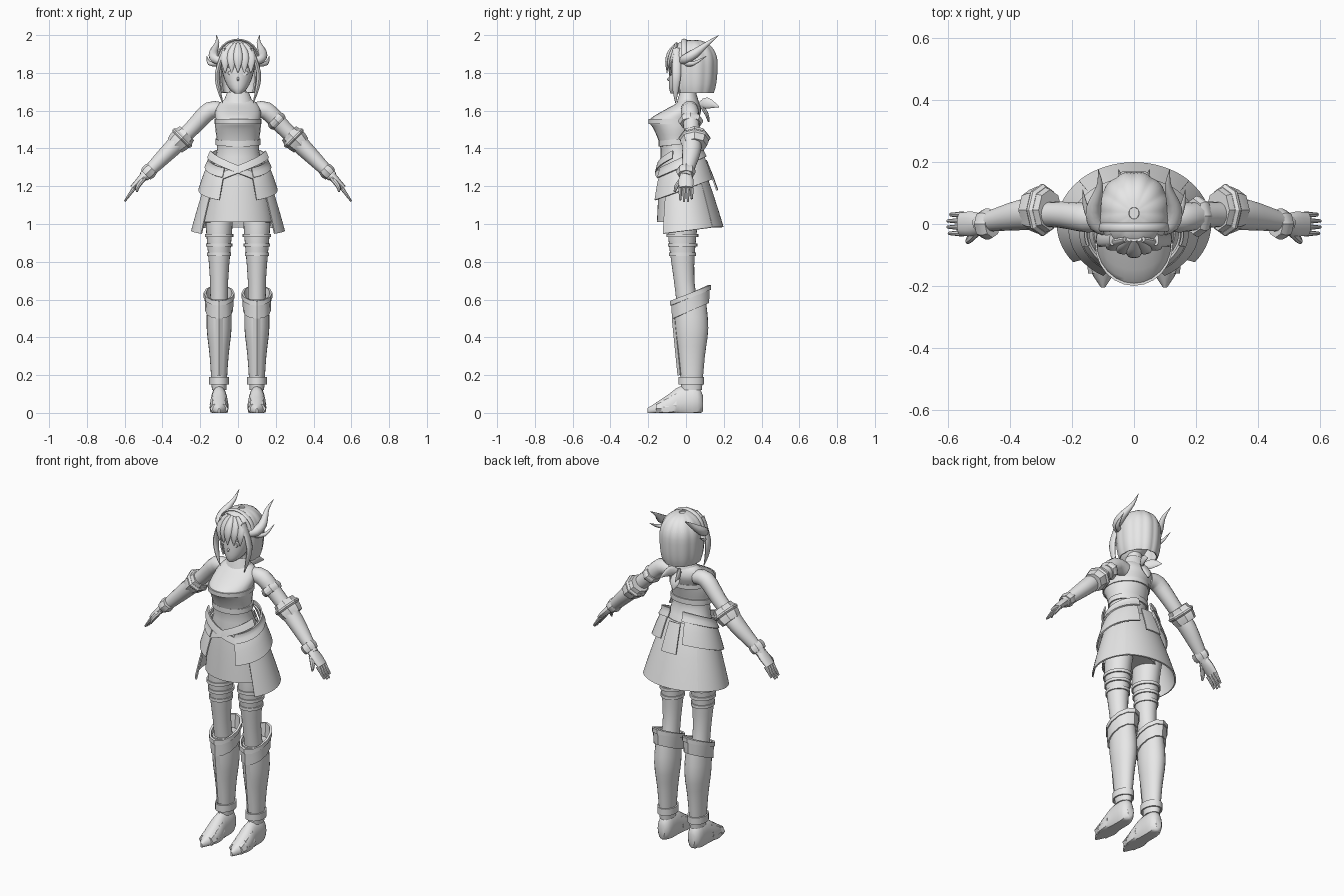
import bpy, bmesh
from math import sin, cos, pi, radians
from mathutils import Vector

cube = bpy.data.objects.get("Cube")
if cube:
    bpy.data.objects.remove(cube, do_unlink=True)

shade = (.8, .8, .8, 1)
grey = bpy.data.materials.new("plain grey")
grey.use_nodes = True
grey.diffuse_color = shade
for node in grey.node_tree.nodes:
    if node.type == 'BSDF_PRINCIPLED':
        node.inputs["Base Color"].default_value = shade

X, Y, Z = Vector((1, 0, 0)), Vector((0, 1, 0)), Vector((0, 0, 1))
LEG = .1  # distance of each leg from the middle


def finish(name, rows, closed, thick, angle):
    """Skin rows of points, cap closed tubes or thicken plates, then shade."""
    bm = bmesh.new()
    grid = [[bm.verts.new(p) for p in row] for row in rows]
    count = len(grid[0])
    for low, high in zip(grid, grid[1:]):
        for i in range(count if closed else count - 1):
            j = (i + 1) % count
            bm.faces.new((low[i], low[j], high[j], high[i]))
    if closed:
        bm.faces.new(grid[0])
        bm.faces.new(grid[-1])
    bmesh.ops.remove_doubles(bm, verts=bm.verts, dist=.0002)
    bmesh.ops.recalc_face_normals(bm, faces=bm.faces)
    if thick:
        bmesh.ops.solidify(bm, geom=bm.faces[:], thickness=thick)
        bmesh.ops.recalc_face_normals(bm, faces=bm.faces)
    mesh = bpy.data.meshes.new(name)
    bm.to_mesh(mesh)
    bm.free()
    mesh.materials.append(grey)
    mesh.shade_smooth()
    mesh.set_sharp_from_angle(angle=radians(angle))
    bpy.context.collection.objects.link(bpy.data.objects.new(name, mesh))


def build(name, rows, pair, closed, thick=0, angle=38):
    """Make the part once, or on the left and mirrored on the right."""
    if not pair:
        return finish(name, rows, closed, thick, angle)
    for side, sign in (("left_", 1), ("right_", -1)):
        flipped = [[(p[0] * sign, p[1], p[2]) for p in row] for row in rows]
        finish(side + name, flipped, closed, thick, angle)


def refine(secs, steps=3):
    """Catmull-Rom resampling of a list of sections."""
    last = len(secs) - 1
    out = []
    for i in range(last):
        a, b, c, d = secs[max(i - 1, 0)], secs[i], secs[i + 1], secs[min(i + 2, last)]
        for k in range(steps):
            t = k / steps
            out.append(b + (c - a) * (t / 2) + (a * 2 - b * 5 + c * 4 - d) * (t * t / 2)
                       + (b * 3 - a - c * 3 + d) * (t ** 3 / 2))
    return out + [secs[-1]]


def tube(name, secs, n=12, ref=Y, axis=None, pair=False, smooth=True, angle=38):
    """Sections are x, y, z, radius along ref and, if different, radius across it."""
    secs = [Vector((*s, s[-1]) if len(s) == 4 else s) for s in secs]
    if smooth:
        secs = refine(secs)
    pts = [Vector(s[:3]) for s in secs]
    rows = []
    for i, s in enumerate(secs):
        t = axis or (pts[min(i + 1, len(pts) - 1)] - pts[max(i - 1, 0)]).normalized()
        u = (ref - t * ref.dot(t)).normalized()
        v = t.cross(u)
        ring = []
        for k in range(n):
            a = 2 * pi * k / n
            p = pts[i] + u * (max(s[3], .001) * cos(a)) + v * (max(s[4], .001) * sin(a))
            ring.append((p.x, p.y, max(p.z, 0)))
        rows.append(ring)
    build(name, rows, pair, closed=True, angle=angle)


def upright(name, secs, x=0):
    """Vertical tube; sections are z, centre y, depth radius, width radius."""
    tube(name, [(x, y, z, depth, width) for z, y, depth, width in secs],
         n=24, axis=Z, pair=x > 0)


def shell(name, rings, start, end, n=16, x=0, shift=None, lobes=0, thick=.008, pair=False):
    """Curved plate; rings are z, centre y, width, depth; angle zero faces front."""
    rows = []
    for z, y, width, depth in rings:
        row = []
        for k in range(n + 1):
            a = radians(start + (end - start) * k / n)
            f = 1 + .04 * abs(sin(a * lobes))
            row.append((x + width * f * sin(a), y - depth * f * cos(a), z + (shift(a) if shift else 0)))
        rows.append(row)
    build(name, rows, pair, closed=False, thick=thick)


def hoop(name, low, high, y, width, depth, x=0, slant=0, top=1, n=24):
    """Band round the body or a leg; slant lowers its front, top scales its upper edge."""
    shell(name, [(low, y, width, depth), (high, y, width * top, depth * top)], 0, 360, n, x,
          shift=lambda a: -slant * cos(a), pair=x > 0)


def skirt_plate(name, top, bottom, start, end, flare=.125, out=0, shift=None, pair=False):
    """Piece of the bell shaped skirt, widening from the waist down."""
    rings = []
    for k in range(5):
        z = top + (bottom - top) * k / 4
        t = max((1.33 - z) / .37, 0)
        grow = flare * t ** .8 + out
        rings.append((z, .03 * (t - 1), .125 + grow, .1 + .8 * grow))
    shell(name, rings, start, end, shift=shift, pair=pair)


def arm(x, y, radius, flat=1):
    """Section on the sloping line of the arm."""
    return x, y, 1.75 - x, radius, radius * flat


def cuff(name, x, y, radius, length, pair=True):
    """Faceted band round the arm with bevelled ends."""
    secs = [arm(x + length * k / 3, y, radius * (.88 if k in (0, 3) else 1), .8) for k in range(4)]
    tube(name, secs, n=8, pair=pair, smooth=False, angle=25)


# Torso, neck and face
upright("torso", [(1.05, 0, .1, .13), (1.25, -.02, .12, .14), (1.4, -.05, .085, .11),
                  (1.5, -.06, .11, .12), (1.55, -.065, .13, .12), (1.6, -.02, .1, .12),
                  (1.64, .01, .06, .1), (1.68, .01, .04, .05), (1.76, 0, .04, .04)])
upright("face", [(1.69, -.06, .02, .015), (1.72, -.03, .06, .05), (1.79, 0, .09, .08),
                 (1.87, .02, .1, .09), (1.95, .03, .06, .06)])
for part, z, width, height in (("eye", 1.8, .02, .013), ("brow", 1.83, .022, .003)):
    tube(part, [(.034, y, z, width, height) for y in (-.075, -.084)],
         ref=X, axis=Y, pair=True, smooth=False)
tube("nose", [(0, -.08, 1.78, .004), (0, -.095, 1.765, .006), (0, -.08, 1.76, .004)])

# Bodice trim, collar and the bow at the back of the neck
hoop("bust_band", 1.53, 1.555, -.065, .125, .134)
hoop("under_bust_belt", 1.42, 1.45, -.05, .12, .095, slant=.01)
hoop("collar", 1.64, 1.7, .01, .08, .06, top=.7)
tube("back_bow", [(0, .07, 1.63, .01), (.03, .11, 1.64, .03, .012), (.05, .175, 1.62, .002)],
     ref=Z, pair=True)
tube("back_bow_tail", [(0, .08, 1.63, .02, .01), (0, .11, 1.58, .03, .01), (0, .12, 1.54, .004)], ref=X)


# Hair, rounded on top and hanging longer below
def hair_ring(degrees):
    c, s = cos(radians(degrees)), sin(radians(degrees))
    size = s ** (.8 if c > 0 else .3)
    return 1.85 + (.125 if c > 0 else .19) * c, .035, .115 * size, .13 * size


shell("hair_cap", [hair_ring(d) for d in range(5, 70, 10)], 0, 360, n=60, lobes=6)
shell("back_hair", [hair_ring(d) for d in range(5, 155, 10)], 55, 305, n=60, lobes=6)
for i in range(-2, 3):
    x = i * .034
    y = abs(x) * .35 - .1
    tube("fringe_lock_%d" % (i + 3),
         [(x * .4, -.05, 1.955, .012, .008), (x * .9, y + .015, 1.91, .022, .012),
          (x, y, 1.86, .022, .01), (x, y, 1.8, .002)], ref=X)
tube("side_lock", [(.07, -.05, 1.93, .02, .01), (.11, -.05, 1.8, .024, .012),
                   (.1, -.055, 1.71, .016, .01), (.08, -.055, 1.64, .002)], pair=True)
arch = [radians(d) for d in range(-80, 81, 20)]
tube("headband", [(.11 * sin(a), -.01, 1.87 + .105 * cos(a), .014, .006) for a in arch])

# Horns
tube("horn", [(.08, -.02, 1.86, .02), (.12, 0, 1.875, .026), (.13, .05, 1.905, .024),
              (.11, .12, 1.96, .011), (.115, .175, 2, .001)], ref=Z, pair=True)
tube("small_horn", [(.1, 0, 1.85, .016), (.15, .04, 1.85, .011), (.165, .11, 1.89, .001)],
     ref=Z, pair=True)

# Arms, gauntlets and hands
tube("upper_arm", [(.08, .02, 1.6, .04), arm(.15, .02, .047), arm(.24, .03, .042), arm(.34, .03, .038)],
     n=16, pair=True)
tube("gauntlet", [arm(.3, .03, .05), arm(.36, .03, .05, .9), arm(.46, .01, .034), arm(.5, 0, .028)],
     n=16, pair=True)
cuff("elbow_cuff", .27, .045, .075, .065)
cuff("elbow_rim", .285, .045, .084, .02)
cuff("wrist_cuff", .455, 0, .05, .035)
cuff("arm_band", .19, .025, .065, .03, pair=False)
tube("palm", [arm(.48, 0, .028, .9), arm(.52, 0, .04, .5), arm(.56, 0, .036, .4)], pair=True)
for i, reach in enumerate((.9, 1, 1, .8)):
    y = -.03 + i * .02
    steps = [reach * k / 2 for k in range(3)]
    tube("finger_%d" % (i + 1), [(.55 + .05 * t, y, 1.19 - .07 * t, .011 - .006 * t) for t in steps],
         n=8, pair=True)
tube("thumb", [(.5, -.02, 1.24, .014), (.53, -.05, 1.2, .012), (.535, -.06, 1.17, .005)], n=8, pair=True)

# Skirt, hip plates and crossed belts
skirt_plate("front_apron", 1.33, 1.01, -75, 75, flare=.07)
skirt_plate("side_skirt", 1.32, .965, 52, 138, shift=lambda a: -.025 * cos(a), pair=True)
skirt_plate("back_skirt", 1.33, .985, 135, 225, out=.008)
skirt_plate("hip_plate", 1.33, 1.18, 28, 160, out=.025, shift=lambda a: -.06 * cos(a), pair=True)
skirt_plate("hip_rim", 1.35, 1.3, 28, 165, out=.035, shift=lambda a: -.06 * cos(a), pair=True)
skirt_plate("cross_belt", 1.31, 1.27, -70, 60, out=.02, shift=lambda a: -.065 * a, pair=True)
skirt_plate("waist_knot", 1.34, 1.18, 168, 192, out=.05)

# Legs and thigh straps
upright("thigh", [(1.14, 0, .09, .08), (.95, -.02, .076, .068), (.7, -.01, .054, .048),
                  (.5, .02, .06, .05)], x=LEG)
for i, z in enumerate((.83, .88, .93)):
    radius = .064 + .006 * i
    hoop("thigh_strap_%d" % (i + 1), z, z + .018, -.018, radius, radius + .008, x=LEG)

# Greaves, knee cuffs and anklets
upright("greave", [(.6, .02, .085, .062), (.45, .03, .088, .066), (.3, .03, .07, .05),
                   (.12, .03, .054, .038)], x=LEG)
tube("shin_ridge", [(LEG, -.01 - z / 10, z, .015, .02) for z in (.2, .3, .4, .5)], n=4, pair=True)
hoop("knee_cuff", .54, .635, .024, .074, .098, x=LEG, slant=.042, top=1.05, n=12)
hoop("knee_trim", .61, .635, .024, .082, .108, x=LEG, slant=.042, n=12)
hoop("anklet", .15, .19, .028, .053, .068, x=LEG)

# Shoes with overlapping toe plates
shoe = [(.09, .05, .02, .04), (.06, .06, .042, .08), (-.03, .05, .045, .09),
        (-.09, .03, .05, .07), (-.15, .02, .04, .04), (-.205, .01, .006, .014)]
tube("shoe", [(LEG, *s) for s in shoe], n=16, ref=X, axis=Y, pair=True)
for i in range(3):
    y, z, height = -.05 - .04 * i, .042 - .01 * i, .086 - .018 * i
    tube("toe_plate_%d" % (i + 1), [(LEG, y, z, .05, height), (LEG, y - .03, z, .048, height - .02)],
         n=8, ref=X, axis=Y, pair=True, smooth=False, angle=25)
